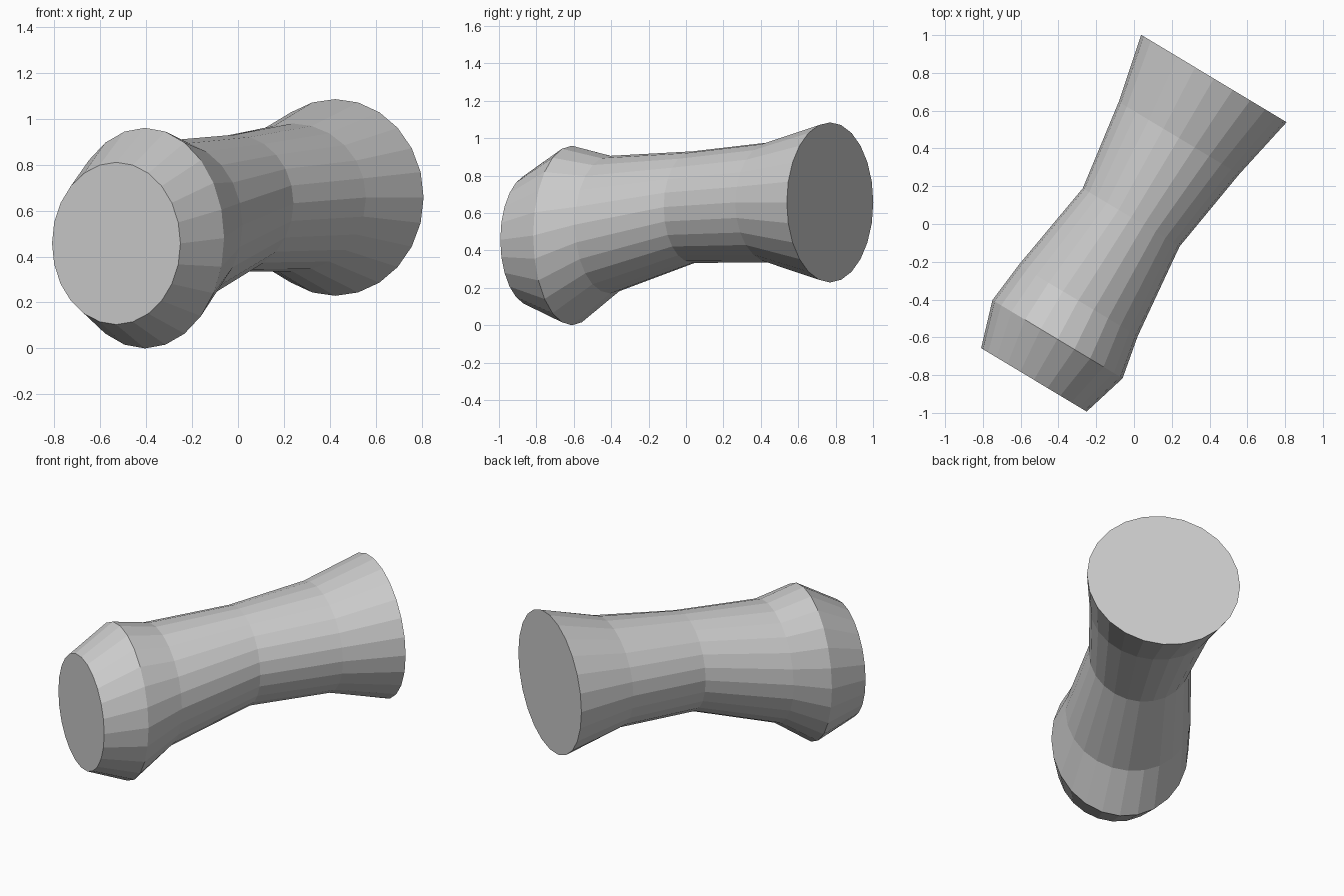
import bpy, bmesh, math
from mathutils import Vector

cube = bpy.data.objects.get("Cube")
if cube:
    bpy.data.objects.remove(cube, do_unlink=True)

# One plain grey material
grey = bpy.data.materials.new("plain grey")
grey.use_nodes = True
colour = (0.6, 0.6, 0.6, 1)
grey.diffuse_color = colour
grey.node_tree.nodes["Principled BSDF"].inputs["Base Color"].default_value = colour

# Stations along the tube: centre x, y, z, half width, half height
STATIONS = [
    (-0.53, -0.825, 0.457, 0.326, 0.353),
    (-0.405, -0.61, 0.48, 0.402, 0.48),
    (-0.295, -0.405, 0.538, 0.367, 0.368),
    (-0.015, 0.035, 0.632, 0.299, 0.298),
    (0.238, 0.455, 0.657, 0.372, 0.322),
    (0.423, 0.77, 0.657, 0.449, 0.428),
]
SIDES = 24
TURN = math.radians(-31)
across = Vector((math.cos(TURN), math.sin(TURN), 0))
up = Vector((0, 0, 1))


def loft(name, stations, material):
    """Join upright elliptical rings into a closed tube."""
    bm = bmesh.new()
    rings = []
    for x, y, z, half_w, half_h in stations:
        ring = []
        for i in range(SIDES):
            a = math.tau * i / SIDES
            ring.append(bm.verts.new(Vector((x, y, z))
                        + across * half_w * math.cos(a) + up * half_h * math.sin(a)))
        rings.append(ring)
    for a, b in zip(rings, rings[1:]):
        for i in range(SIDES):
            j = (i + 1) % SIDES
            bm.faces.new((a[i], a[j], b[j], b[i]))
    # End caps
    bm.faces.new(rings[0])
    bm.faces.new(rings[-1])
    bmesh.ops.recalc_face_normals(bm, faces=bm.faces)
    mesh = bpy.data.meshes.new(name)
    bm.to_mesh(mesh)
    bm.free()
    mesh.materials.append(material)
    obj = bpy.data.objects.new(name, mesh)
    bpy.context.collection.objects.link(obj)
    return obj


loft("waisted_tube", STATIONS, grey)
